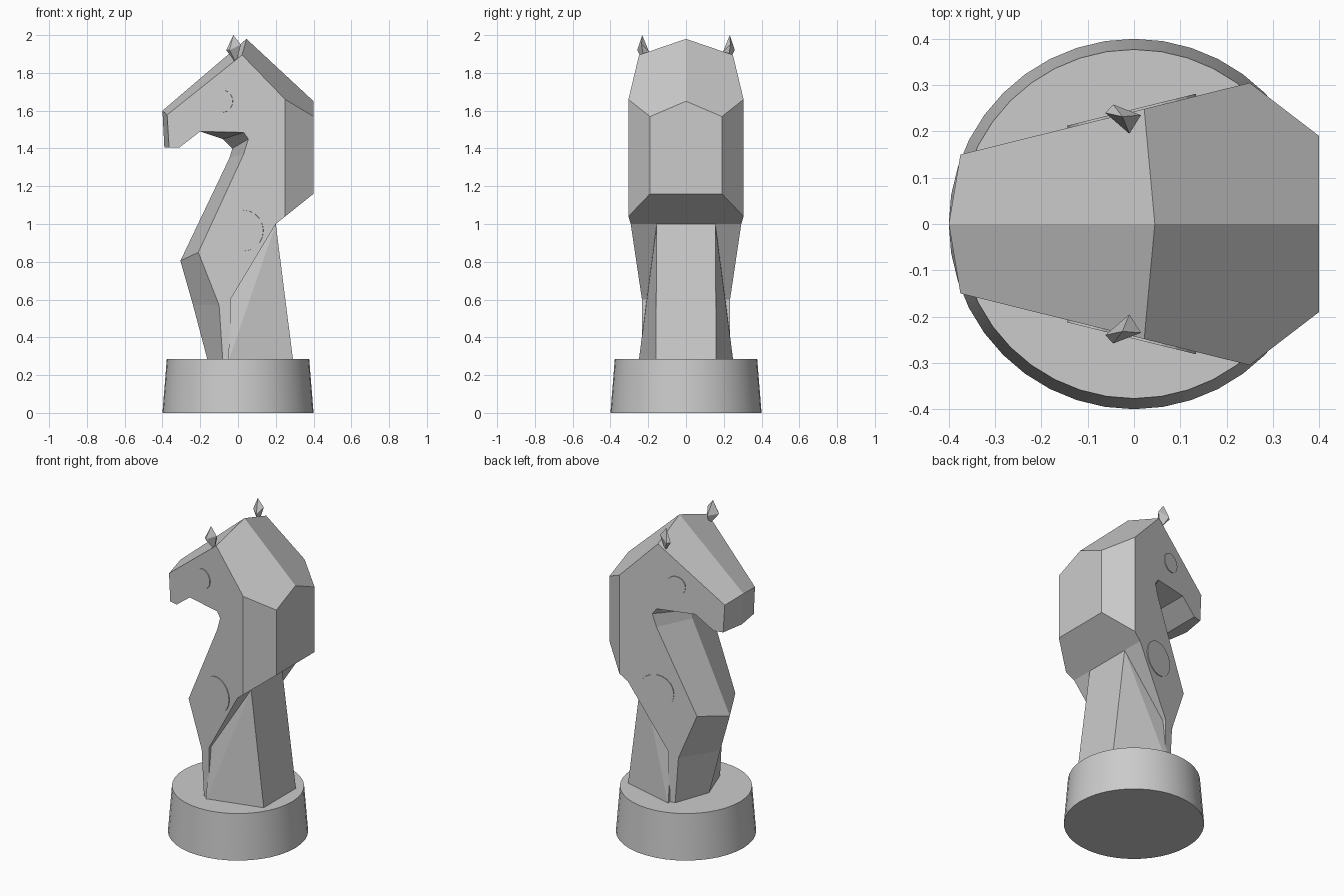
import bpy, bmesh
from math import atan2, pi
from mathutils import Vector, Matrix

if "Cube" in bpy.data.objects:
    bpy.data.objects.remove(bpy.data.objects["Cube"])


def finish(bm, name):
    bmesh.ops.recalc_face_normals(bm, faces=bm.faces[:])
    mesh = bpy.data.meshes.new(name)
    bm.to_mesh(mesh)
    bm.free()
    ob = bpy.data.objects.new(name, mesh)
    bpy.context.collection.objects.link(ob)
    return ob


def hull(points, name):
    bm = bmesh.new()
    for p in points:
        bm.verts.new(p)
    bmesh.ops.convex_hull(bm, input=bm.verts[:])
    return finish(bm, name)


def side_y(x):
    # half width of the wedge-shaped head and neck
    return 0.15 + (x + 0.375) * 0.248


# Round base
bm = bmesh.new()
bmesh.ops.create_cone(bm, cap_ends=True, segments=40, radius1=0.4, radius2=0.377,
                      depth=0.285, matrix=Matrix.Translation((0, 0, 0.1425)))
base = finish(bm, "base")
bpy.context.view_layer.objects.active = base
base.select_set(True)
bpy.ops.object.shade_smooth_by_angle(angle=0.6)

# Head, neck and chest: (centre ridge x, z, side outline x, z)
outline = [
    (-0.40, 1.60, -0.375, 1.578),    # nose
    (-0.39, 1.405, -0.365, 1.405),
    (-0.31, 1.405, -0.31, 1.405),    # chin
    (-0.20, 1.49, -0.20, 1.49),
    (-0.08, 1.45, 0.03, 1.485),      # throat
    (-0.03, 1.40, 0.055, 1.45),
    (-0.045, 1.35, 0.03, 1.37),
    (-0.305, 0.805, -0.21, 0.85),    # chest
    (-0.238, 0.57, -0.10, 0.57),
    (-0.16, 0.275, -0.08, 0.275),
    (-0.04, 0.275, -0.04, 0.275),    # back of the chest
    (-0.04, 0.60, -0.04, 0.60),
    (0.20, 1.0, 0.20, 1.0),
    (0.40, 1.16, 0.40, 1.16),        # mane
    (0.40, 1.65, 0.40, 1.504),
    (0.045, 1.98, 0.022, 1.895),     # crown
]
bm = bmesh.new()
left = [bm.verts.new((sx, -side_y(sx), sz)) for _, _, sx, sz in outline]
mid = [bm.verts.new((cx, 0, cz)) for cx, cz, _, _ in outline]
right = [bm.verts.new((sx, side_y(sx), sz)) for _, _, sx, sz in outline]
n = len(outline)
for a, b in ((left, mid), (mid, right)):
    for i in range(n):
        j = (i + 1) % n
        bm.faces.new((a[i], a[j], b[j], b[i]))
bm.faces.new(left)
bm.faces.new(right[::-1])
bmesh.ops.recalc_face_normals(bm, faces=bm.faces[:])
# Slanted corners at the back of the mane
for s in (-1, 1):
    bmesh.ops.bisect_plane(bm, geom=bm.verts[:] + bm.edges[:] + bm.faces[:],
                           plane_co=(0.25, 0.305 * s, 0),
                           plane_no=(0.115, 0.15 * s, 0), clear_outer=True)
    bmesh.ops.holes_fill(bm, edges=[e for e in bm.edges if e.is_boundary])
finish(bm, "head_and_neck")

# Tapered support behind the chest
hull([(x, y * s, z) for s in (-1, 1) for x, y, z in (
    (0.292, 0.16, 0.275), (-0.05, 0.25, 0.275),
    (0.20, 0.155, 1.0), (-0.04, 0.165, 0.95))], "support")

for s, label in ((-1, "left"), (1, "right")):
    # Pointed ears
    hull([(x, y * s, z) for x, y, z in (
        (-0.025, 0.232, 2.0), (-0.062, 0.24, 1.92), (-0.045, 0.258, 1.92),
        (0.015, 0.235, 1.95), (-0.01, 0.195, 1.91), (-0.01, 0.22, 1.85))],
        label + "_ear")
    # Nearly flush round eyes and shoulder discs
    normal = Vector((-0.248, s, 0)).normalized()
    turn = normal.to_track_quat('Z', 'Y').to_matrix().to_4x4()
    for part, x, z, r in (("eye", -0.085, 1.65, 0.06), ("shoulder_disc", 0.03, 0.965, 0.108)):
        bm = bmesh.new()
        place = Matrix.Translation((x, side_y(x) * s, z))
        bmesh.ops.create_cone(bm, cap_ends=True, segments=20, radius1=r, radius2=r,
                              depth=0.01, matrix=place @ turn)
        finish(bm, label + "_" + part)
